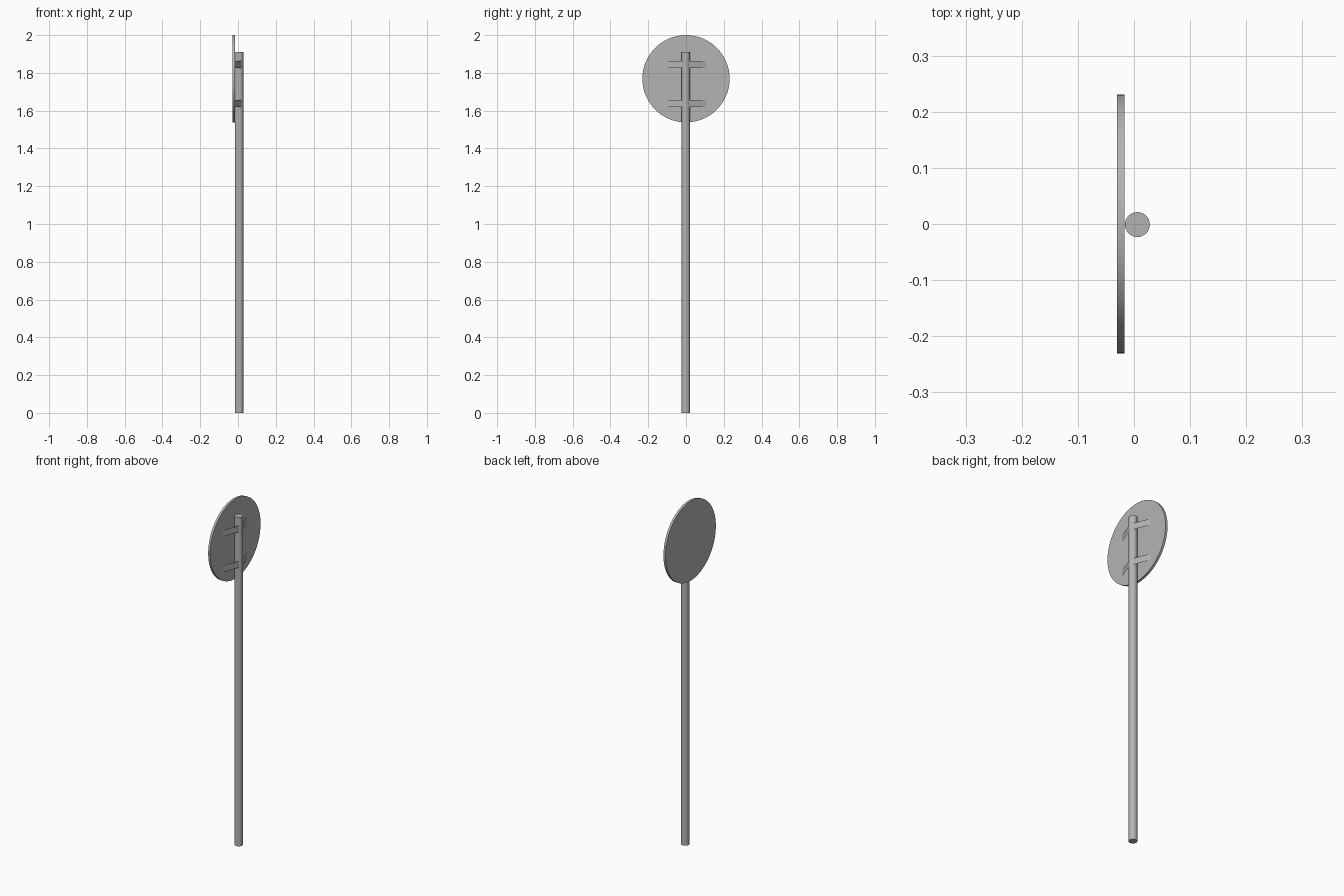
import bpy, math

if "Cube" in bpy.data.objects:
    bpy.data.objects.remove(bpy.data.objects["Cube"])

POLE_X, POLE_Y, POLE_R, POLE_H = 0.006, -0.001, 0.0222, 1.91
DISC_R, DISC_BACK, DISC_FRONT = 0.231, -0.0168, -0.0300

grey = bpy.data.materials.new("metal_grey")
grey.diffuse_color = (0.455, 0.455, 0.455, 1)
grey.use_nodes = True
grey.node_tree.nodes["Principled BSDF"].inputs["Base Color"].default_value = grey.diffuse_color


def cylinder(name, radius, depth, loc, sides, rot=(0, 0, 0)):
    bpy.ops.mesh.primitive_cylinder_add(vertices=sides, radius=radius, depth=depth,
                                        location=loc, rotation=rot)
    obj = bpy.context.object
    obj.name = name
    obj.data.materials.append(grey)
    bpy.ops.object.shade_smooth_by_angle(angle=math.radians(40))


def strap(name, side, reach, z, height=0.037):
    # thin sheet strap slanting from the post to the back of the disc
    a, b = (0.021, POLE_Y + side * 0.014), (DISC_BACK - 0.001, side * reach)
    lo, hi = z - height / 2, z + height / 2
    mesh = bpy.data.meshes.new(name)
    mesh.from_pydata([(*a, lo), (*b, lo), (*b, hi), (*a, hi)], [], [(0, 1, 2, 3)])
    mesh.update()
    if mesh.polygons[0].normal.x < 0:  # face away from the disc
        mesh.flip_normals()
    mesh.materials.append(grey)
    obj = bpy.data.objects.new(name, mesh)
    bpy.context.collection.objects.link(obj)


# round post
cylinder("post", POLE_R, POLE_H, (POLE_X, POLE_Y, POLE_H / 2), 32)

# round sign plate facing -x
cylinder("sign_plate", DISC_R, DISC_BACK - DISC_FRONT,
         ((DISC_BACK + DISC_FRONT) / 2, 0, 2 - DISC_R), 64, (0, math.pi / 2, 0))

# two pairs of mounting straps
for level, z in (("lower", 1.637), ("upper", 1.844)):
    for label, side, reach in (("front", -1, 0.118), ("back", 1, 0.112)):
        strap(f"{level}_{label}_strap", side, reach, z)
